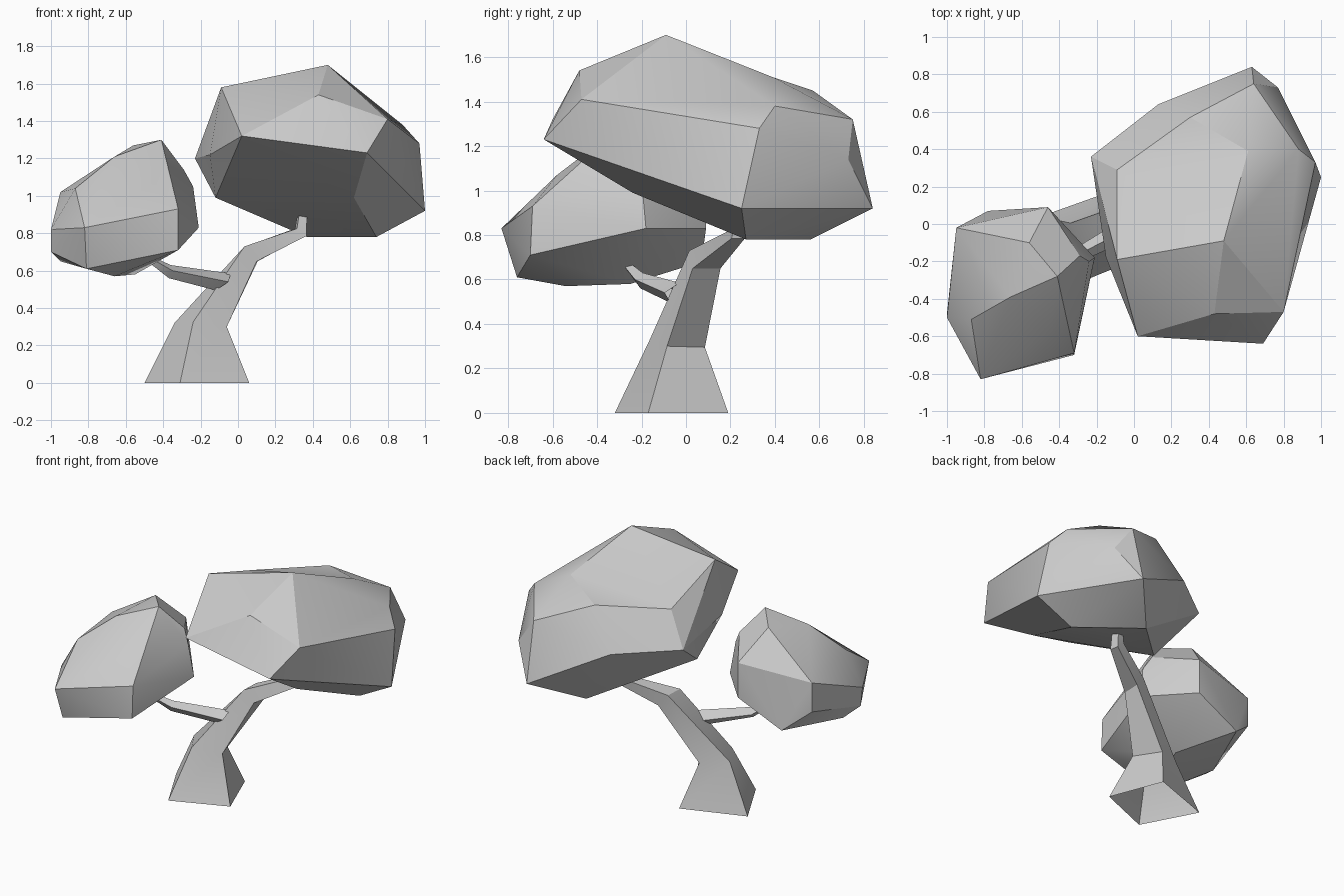
import bpy, bmesh
from math import radians
from mathutils import Vector


def finish(name, bm):
    bmesh.ops.recalc_face_normals(bm, faces=bm.faces[:])
    me = bpy.data.meshes.new(name)
    bm.to_mesh(me)
    bm.free()
    me.shade_smooth()
    me.set_sharp_from_angle(angle=radians(25))
    ob = bpy.data.objects.new(name, me)
    bpy.context.collection.objects.link(ob)
    return ob


def canopy(name, points, dents=()):
    """Faceted foliage boulder: hull of corner points, then some corners pushed in."""
    bm = bmesh.new()
    for p in points:
        bm.verts.new(p)
    dented = [(bm.verts.new(p), Vector(offset)) for p, offset in dents]
    bmesh.ops.convex_hull(bm, input=bm.verts[:])
    for v, offset in dented:
        if v.is_valid:
            v.co += offset
    loose = [v for v in bm.verts if not v.link_faces]
    bmesh.ops.delete(bm, geom=loose, context='VERTS')
    bmesh.ops.dissolve_limit(bm, angle_limit=0.04, verts=bm.verts[:], edges=bm.edges[:])
    return finish(name, bm)


def limb(name, rings):
    """Four-sided tapering limb skinned through successive rings, open at the foot."""
    bm = bmesh.new()
    loops = [[bm.verts.new(p) for p in r] for r in rings]
    for a, b in zip(loops, loops[1:]):
        for i in range(4):
            j = (i + 1) % 4
            bm.faces.new((a[i], a[j], b[j], b[i]))
    bm.faces.new(loops[-1])
    return finish(name, bm)


def ring(centre, u, v):
    c, u, v = Vector(centre), Vector(u), Vector(v)
    return [c - v, c + u, c + v, c - u]


# Leaning trunk with flared foot
limb("trunk", [
    [(-0.31, -0.32, 0), (0.06, -0.17, 0), (-0.08, 0.19, 0), (-0.50, 0.04, 0)],
    ring((-0.20, -0.04, 0.31), (0.14, -0.045, -0.01), (0.04, 0.125, -0.015)),
    ring((0.07, 0.085, 0.69), (0.03, -0.055, -0.04), (0.035, 0.07, -0.04)),
    ring((0.335, 0.235, 0.805), (0.03, -0.03, -0.02), (0.02, 0.03, -0.02)),
    ring((0.345, 0.25, 0.92), (0.025, -0.02, 0), (0.015, 0.03, 0)),
])

# Side branch
limb("branch", [
    ring((-0.08, -0.05, 0.54), (0.03, -0.045, 0), (0.04, 0.02, 0.045)),
    ring((-0.365, -0.20, 0.595), (0.015, -0.03, 0.005), (0.005, 0.005, 0.035)),
    ring((-0.45, -0.25, 0.65), (0.012, -0.02, 0), (0.015, 0.01, 0.015)),
    ring((-0.48, -0.27, 0.72), (0.012, -0.02, 0), (0.015, 0.01, 0.01)),
])

# Large canopy
canopy("large_canopy", [
    (0.48, -0.09, 1.70), (-0.09, -0.19, 1.58),
    (0.43, -0.48, 1.54), (0.80, -0.47, 1.41), (0.02, -0.60, 1.32),
    (0.69, -0.64, 1.23), (-0.23, 0.36, 1.20),
    (0.88, 0.40, 1.38), (0.30, 0.57, 1.45),
    (0.13, 0.64, 1.18), (0.64, 0.75, 1.32),
    (0.97, 0.33, 1.28), (1.00, 0.25, 0.92), (0.63, 0.84, 0.92),
    (0.74, 0.27, 0.78), (0.37, 0.56, 0.78),
    (0.62, -0.24, 0.99), (-0.12, 0.05, 0.99),
], dents=[
    ((-0.09, 0.29, 1.50), (0, 0, -0.08)),
    ((-0.24, -0.18, 1.21), (0.09, 0, 0.01)),
    ((0.61, 0.39, 1.58), (0, 0, -0.07)),
    ((0.80, 0.76, 1.14), (-0.03, -0.03, 0)),
    ((0.36, 0.25, 0.79), (0, 0, 0.09)),
])

# Small canopy
canopy("small_canopy", [
    (-0.41, -0.28, 1.30), (-0.56, -0.10, 1.27), (-0.66, -0.39, 1.21),
    (-0.78, -0.14, 1.11), (-0.95, -0.02, 1.02), (-0.87, -0.51, 1.04),
    (-0.42, -0.65, 1.01), (-0.32, -0.69, 0.93),
    (-0.32, -0.70, 0.71), (-0.82, -0.83, 0.83), (-0.81, -0.76, 0.61),
    (-1.00, -0.50, 0.82), (-1.00, -0.48, 0.70), (-0.95, -0.02, 0.82),
    (-0.95, -0.36, 0.65), (-0.66, -0.54, 0.57), (-0.55, -0.25, 0.58),
    (-0.21, -0.18, 0.83), (-0.24, -0.20, 1.05), (-0.29, -0.17, 1.14),
    (-0.46, 0.09, 1.07), (-0.78, 0.07, 0.68), (-0.46, 0.09, 0.83),
], dents=[
    ((-0.45, -0.58, 1.12), (0, 0, -0.05)),
])
